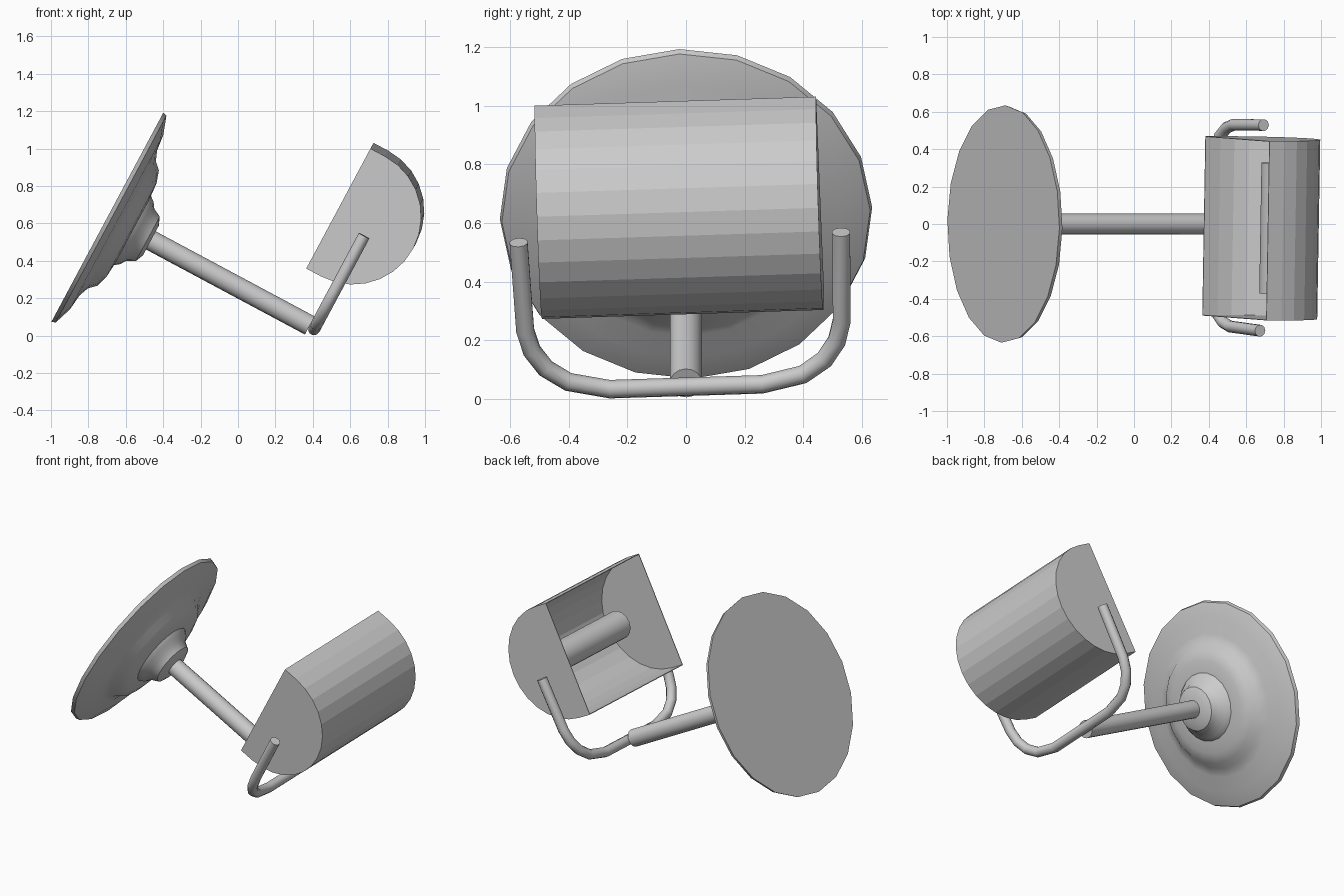
import bpy, bmesh, math
from mathutils import Matrix, Vector

cube = bpy.data.objects.get("Cube")
if cube:
    bpy.data.objects.remove(cube, do_unlink=True)

GREY = bpy.data.materials.new("plain grey")
GREY.use_nodes = True
GREY.diffuse_color = (0.6, 0.6, 0.6, 1)
GREY.node_tree.nodes["Principled BSDF"].inputs["Base Color"].default_value = (0.6, 0.6, 0.6, 1)

# Lamp frame: local x runs down the stem, local z runs up the yoke arms
FRAME = (Matrix.Translation((0.41, 0, 0.04))
         @ Matrix.Rotation(math.atan2(0.472, 0.882), 4, 'Y')
         @ Matrix.Rotation(0.036, 4, 'X'))


def finish(name, bm, angle=None):
    """Turn a bmesh into a named object placed in the lamp frame."""
    bmesh.ops.recalc_face_normals(bm, faces=bm.faces)
    mesh = bpy.data.meshes.new(name)
    bm.to_mesh(mesh)
    bm.free()
    mesh.materials.append(GREY)
    obj = bpy.data.objects.new(name, mesh)
    obj.matrix_world = FRAME
    bpy.context.collection.objects.link(obj)
    if angle:
        bpy.ops.object.select_all(action='DESELECT')
        obj.select_set(True)
        bpy.context.view_layer.objects.active = obj
        bpy.ops.object.shade_smooth_by_angle(angle=math.radians(angle))
    return obj


def loft(bm, rings):
    """Skin closed rings of points and cap both ends."""
    rings = [[bm.verts.new(p) for p in ring] for ring in rings]
    for a, b in zip(rings, rings[1:]):
        n = len(a)
        for i in range(n):
            j = (i + 1) % n
            bm.faces.new((a[i], a[j], b[j], b[i]))
    bm.faces.new(rings[0])
    bm.faces.new(rings[-1])


def circle(center, u, v, r, n):
    steps = [math.tau * i / n for i in range(n)]
    return [Vector(center) + r * (math.cos(t) * u + math.sin(t) * v) for t in steps]


X, Y, Z = Vector((1, 0, 0)), Vector((0, 1, 0)), Vector((0, 0, 1))

# Stepped round base, turned around the stem axis
BASE_X = -1.257
profile = [(0, .635), (.022, .628), (.056, .53), (.066, .44), (.088, .385),
           (.125, .35), (.146, .285), (.152, .21), (.178, .19), (.20, .158),
           (.245, .135), (.264, .09)]
bm = bmesh.new()
loft(bm, [circle((BASE_X + t, 0, 0), Z, Y, r, 20) for t, r in profile])
finish("base", bm, 30)

# Straight stem
bm = bmesh.new()
loft(bm, [circle((x, 0, 0), Z, Y, 0.055, 16) for x in (BASE_X + 0.25, -0.03)])
finish("stem", bm, 40)

# U-shaped yoke tube, half path mirrored across the middle
half = [(.55, .58), (.54, .24), (.52, .16), (.475, .09), (.40, .035), (.26, .002)]
path = [Vector((0, y, z)) for y, z in half] + [Vector((0, -y, z)) for y, z in reversed(half)]
rings = []
for i, p in enumerate(path):
    tangent = (path[min(i + 1, len(path) - 1)] - path[max(i - 1, 0)]).normalized()
    rings.append(circle(p, X, tangent.cross(X), 0.032, 10))
bm = bmesh.new()
loft(bm, rings)
finish("yoke", bm, 40)

# Shade: D-shaped trough with end plates, open towards the base
MID, RAD, ARC_X, MOUTH_X, HALF_W, SEGS = 0.641, 0.364, -0.10, -0.19, 0.48, 14
outline = [(MOUTH_X, MID + RAD)]
for i in range(SEGS + 1):
    t = math.pi * (0.5 - i / SEGS)
    outline.append((ARC_X + RAD * math.cos(t), MID + RAD * math.sin(t)))
outline.append((MOUTH_X, MID - RAD))
bm = bmesh.new()
loft(bm, [[Vector((x, y, z)) for x, z in outline] for y in (-HALF_W, HALF_W)])
mouth = [f for f in bm.faces if all(abs(v.co.x - MOUTH_X) < 1e-4 for v in f.verts)]
bmesh.ops.delete(bm, geom=mouth, context='FACES')
shade = finish("shade", bm)
wall = shade.modifiers.new("wall", 'SOLIDIFY')
wall.thickness = 0.006
wall.offset = -1

# Tube bulb inside the shade
bm = bmesh.new()
loft(bm, [circle((0.06, y, MID), X, Z, 0.09, 16) for y in (-0.35, 0.35)])
finish("bulb", bm, 40)
